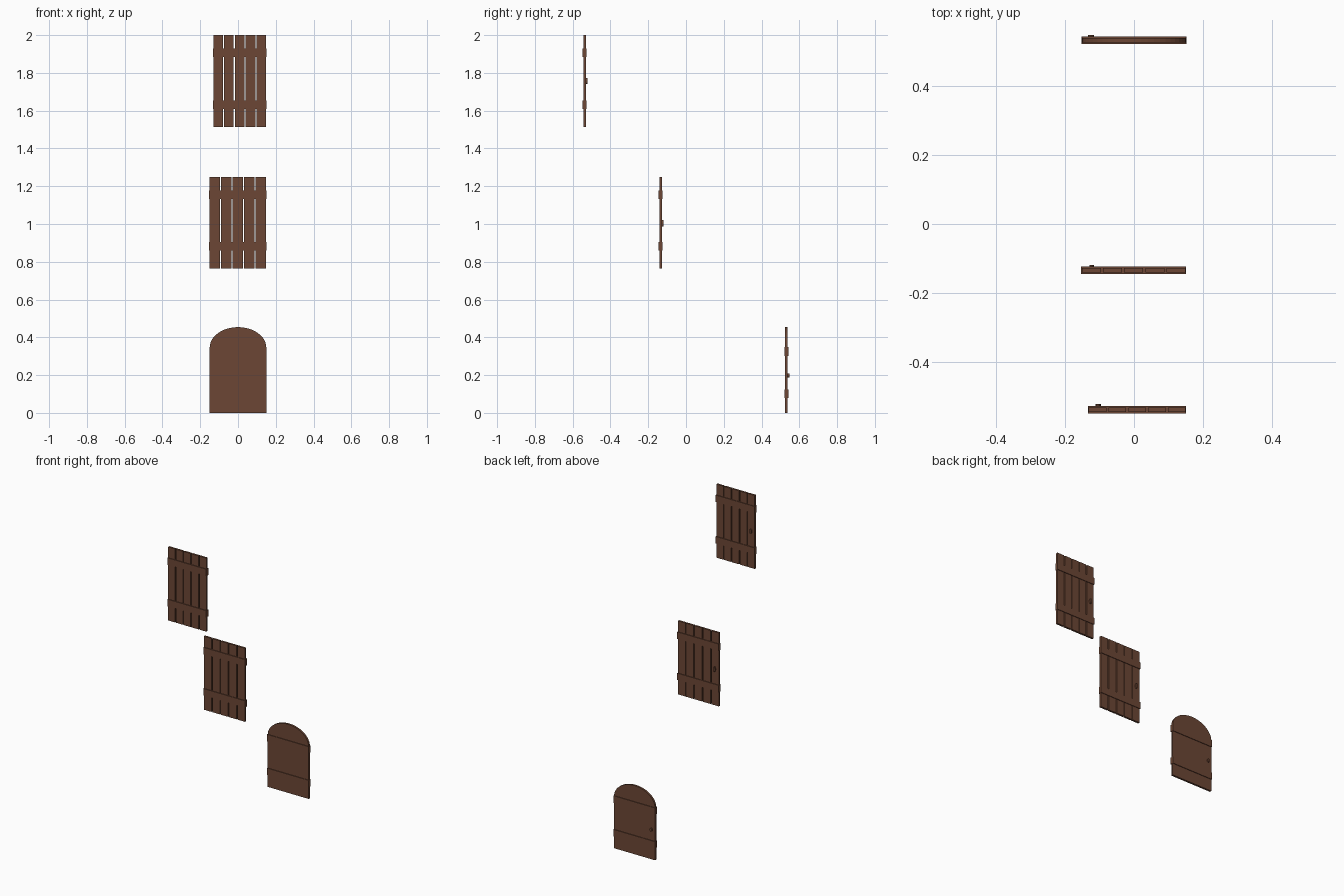
import bpy, bmesh, math
from mathutils import Matrix

if "Cube" in bpy.data.objects:
    bpy.data.objects.remove(bpy.data.objects["Cube"])

def material(name, rgb):
    m = bpy.data.materials.new(name)
    m.diffuse_color = (*rgb, 1)
    m.use_nodes = True
    m.node_tree.nodes["Principled BSDF"].inputs["Base Color"].default_value = m.diffuse_color
    return m

wood = material("brown_wood", (0.15, 0.062, 0.035))

def finish(name, bm):
    bmesh.ops.recalc_face_normals(bm, faces=bm.faces)
    me = bpy.data.meshes.new(name)
    bm.to_mesh(me)
    bm.free()
    me.materials.append(wood)
    ob = bpy.data.objects.new(name, me)
    bpy.context.collection.objects.link(ob)
    return ob

def box(name, x0, x1, y0, y1, z0, z1):
    bm = bmesh.new()
    mat = Matrix.Translation(((x0 + x1) / 2, (y0 + y1) / 2, (z0 + z1) / 2)) \
        @ Matrix.Diagonal((x1 - x0, y1 - y0, z1 - z0, 1))
    bmesh.ops.create_cube(bm, size=1, matrix=mat)
    return finish(name, bm)

def prism(name, outline, y0, y1):
    bm = bmesh.new()
    face = bm.faces.new([bm.verts.new((x, y0, z)) for x, z in outline])
    ext = bmesh.ops.extrude_face_region(bm, geom=[face])
    moved = [v for v in ext["geom"] if isinstance(v, bmesh.types.BMVert)]
    bmesh.ops.translate(bm, verts=moved, vec=(0, y1 - y0, 0))
    return finish(name, bm)

T, B = 0.0065, 0.0105          # half thickness of planks and battens

# crosspieces wrap slightly around the door edges and show on both faces
def battens(door, x0, x1, y, zs):
    for i, z in enumerate(zs):
        box(f"{door}_batten_{i + 1}", x0 - 0.002, x1 + 0.002, y - B, y + B,
            z - 0.023, z + 0.023)

# oval handle on the back face
def handle(door, x, y, z, rx, rz):
    pts = [(x + rx * math.cos(a), z + rz * math.sin(a))
           for a in (math.tau * k / 12 for k in range(12))]
    prism(f"{door}_handle", pts, y + T - 0.001, y + 0.016)

# door of separate upright planks
def plank_door(door, x0, x1, y, z0, z1, zs):
    n, gap = 5, 0.006
    w = (x1 - x0 - gap * (n - 1)) / n
    for i in range(n):
        x = x0 + i * (w + gap)
        box(f"{door}_plank_{i + 1}", x, x + w, y - T, y + T, z0, z1)
    battens(door, x0, x1, y, zs)

plank_door("upper_door", -0.131, 0.149, -0.537, 1.514, 2.0, (1.906, 1.632))
handle("upper_door", -0.104, -0.537, 1.758, 0.008, 0.016)

plank_door("middle_door", -0.151, 0.149, -0.134, 0.764, 1.25, (1.155, 0.882))
handle("middle_door", -0.122, -0.134, 1.004, 0.007, 0.018)

# arched door, one solid panel
arch = [(-0.15, 0), (0.15, 0)]
arch += [(0.15 * math.cos(a), 0.345 + 0.109 * math.sin(a))
         for a in (math.pi * k / 24 for k in range(25))]
prism("arched_door_panel", arch, 0.531 - T, 0.531 + T)
battens("arched_door", -0.15, 0.15, 0.531, (0.325, 0.102))
handle("arched_door", -0.124, 0.531, 0.198, 0.009, 0.011)
